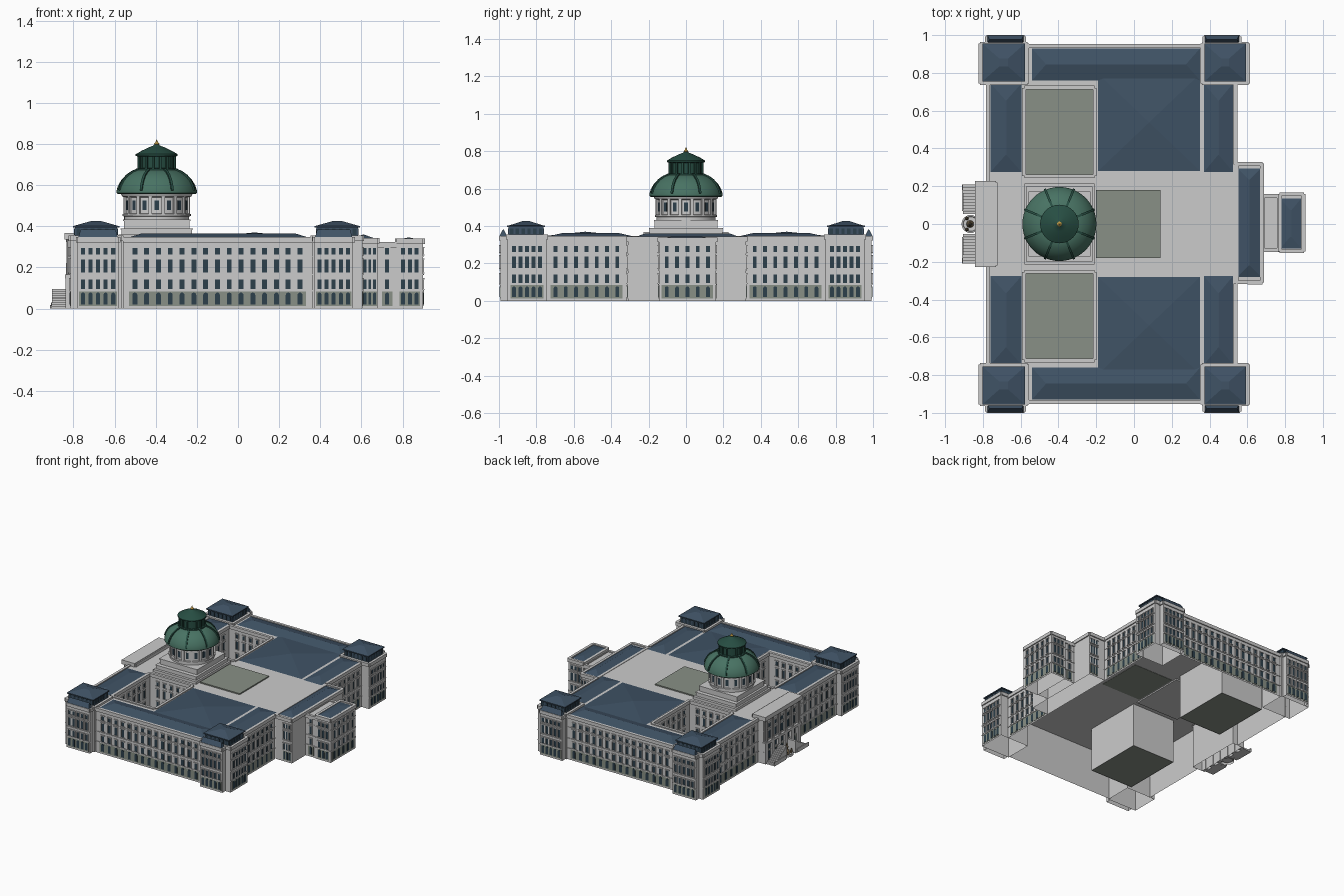
import bpy, bmesh, math
from mathutils import Vector, Matrix

if "Cube" in bpy.data.objects:
    bpy.data.objects.remove(bpy.data.objects["Cube"])

COL = {'glass': (.025, .05, .07), 'roof': (.05, .085, .13), 'base': (.25, .28, .24),
       'dome': (.065, .17, .125), 'lantern': (.02, .075, .055), 'gold': (.6, .36, .06),
       'bronze': (.16, .12, .07)}
MATS = {}
for k, c in COL.items():
    MATS[k] = bpy.data.materials.new(k)
    MATS[k].diffuse_color = (*c, 1)
B = {}   # mesh buckets of the part being built


def bucket(k):
    return B.setdefault(k, bmesh.new())


def finish(prefix, mirror=False, smooth=False):
    """Turn the buckets into named objects, optionally mirrored across y."""
    for k, bm in B.items():
        me = bpy.data.meshes.new(prefix + '_' + k)
        bm.to_mesh(me)
        bm.free()
        ob = bpy.data.objects.new(prefix + '_' + k, me)
        bpy.context.collection.objects.link(ob)
        if k in MATS:
            me.materials.append(MATS[k])
        if mirror:
            m = ob.modifiers.new('mirror', 'MIRROR')
            m.use_axis = (False, True, False)
            m.use_mirror_merge = False
        if smooth:
            bpy.ops.object.select_all(action='DESELECT')
            ob.select_set(True)
            bpy.context.view_layer.objects.active = ob
            bpy.ops.object.shade_smooth_by_angle(angle=math.radians(35))
    B.clear()


def poly(k, pts):
    bm = bucket(k)
    bm.faces.new([bm.verts.new(p) for p in pts])


def box(k, x0, x1, y0, y1, z0, z1):
    m = Matrix.Translation(((x0 + x1) / 2, (y0 + y1) / 2, (z0 + z1) / 2))
    bmesh.ops.create_cube(bucket(k), size=1, matrix=m @ Matrix.Diagonal((x1 - x0, y1 - y0, z1 - z0, 1)))


def flat(k, x0, x1, y0, y1, z):
    poly(k, [(x0, y0, z), (x1, y0, z), (x1, y1, z), (x0, y1, z)])


def hip(x0, x1, y0, y1, z0, z1, ix, iy, k='roof'):
    """Hipped roof: base rectangle, top rectangle or ridge inset by ix, iy."""
    bm = bucket(k)
    lo = [bm.verts.new(p) for p in [(x0, y0, z0), (x1, y0, z0), (x1, y1, z0), (x0, y1, z0)]]
    a, b, c, d = x0 + ix, x1 - ix, y0 + iy, y1 - iy
    hi = [bm.verts.new(p) for p in [(a, c, z1), (b, c, z1), (b, d, z1), (a, d, z1)]]
    for i in range(4):
        j = (i + 1) % 4
        bm.faces.new((lo[i], lo[j], hi[j], hi[i]))
    bm.faces.new(hi)
    bmesh.ops.remove_doubles(bm, verts=hi, dist=1e-5)


def panel(k, F, pts, d):
    """Outline in wall coordinates, standing d proud of the wall."""
    bm = bucket(k)
    fr = [bm.verts.new(F(u, z, d)) for u, z in pts]
    bk = [bm.verts.new(F(u, z, 0)) for u, z in pts]
    bm.faces.new(fr)
    for i in range(len(pts)):
        j = (i + 1) % len(pts)
        bm.faces.new((bk[i], bk[j], fr[j], fr[i]))


def rect(k, F, u0, u1, z0, z1, d):
    panel(k, F, [(u0, z0), (u1, z0), (u1, z1), (u0, z1)], d)


ROWS = [(.02, .078, 1), (.095, .142, 0), (.176, .238, 0), (.262, .294, 0)]


def wall(p, q, n=0, m=.02, h=.34, w=.02, rows=ROWS, base=True):
    """Wall from p to q (outside on the right) with n bays of windows."""
    p, q = Vector((*p, 0)), Vector((*q, 0))
    L = (q - p).length
    u = (q - p) / L
    nr = Vector((u.y, -u.x, 0))
    F = lambda s, z, d: p + u * s + nr * d + Vector((0, 0, z))
    poly('walls', [F(0, 0, 0), F(L, 0, 0), F(L, h, 0), F(0, h, 0)])
    # cornice with a low parapet behind
    rect('trim', F, 0, L, h - .018, h + .008, .008)
    poly('trim', [F(0, h + .008, 0), F(L, h + .008, 0), F(L, h + .008, -.012), F(0, h + .008, -.012)])
    poly('trim', [F(L, h, -.012), F(0, h, -.012), F(0, h + .008, -.012), F(L, h + .008, -.012)])
    if not n:
        return
    if base:
        rect('base', F, m, L - m, .012, .084, .002)
        rect('trim', F, 0, L, .084, .09, .005)
        rect('trim', F, 0, L, .162, .167, .004)
        rect('trim', F, 0, L, .25, .253, .003)
    for i in range(n):
        c = m + (L - 2 * m) * (i + .5) / n
        for z0, z1, arch in rows:
            a, b = c - w / 2, c + w / 2
            if arch:
                r, zc = w / 2, z1 - w / 2
                panel('glass', F, [(a, z0), (b, z0)] + [(c + r * math.cos(t * math.pi / 6),
                      zc + r * math.sin(t * math.pi / 6)) for t in range(7)], .004)
                continue
            rect('glass', F, a, b, z0, z1, .002)
            rect('trim', F, a - .004, a, z0, z1, .005)
            rect('trim', F, b, b + .004, z0, z1, .005)
            rect('trim', F, a - .006, b + .006, z1, z1 + .006, .007)
            rect('trim', F, a - .006, b + .006, z0 - .005, z0, .007)


def block(x0, x1, y0, y1, h, wins=(0, 0, 0, 0), m=.02, w=.02):
    """Four walls (south, east, north, west) under a flat roof."""
    c = [(x0, y0), (x1, y0), (x1, y1), (x0, y1)]
    for i in range(4):
        wall(c[i], c[(i + 1) % 4], wins[i], m, h, w)
    flat('walls', x0, x1, y0, y1, h)


def lathe(k, prof, cx, cy=0, n=32):
    bm = bucket(k)
    rings = [[bm.verts.new((cx + r * math.cos(2 * math.pi * i / n), cy + r * math.sin(2 * math.pi * i / n), z))
              for i in range(n)] for r, z in prof]
    for a, b in zip(rings, rings[1:]):
        for i in range(n):
            j = (i + 1) % n
            bm.faces.new((a[i], a[j], b[j], b[i]))
    bm.faces.new(rings[-1])


# wings (north half, mirrored)
wall((.54, .315), (.54, .75), 7, .025)
wall((.36, .945), (-.56, .945), 15, .03, w=.024)
wall((-.775, .75), (-.775, .22), 7, .03)
court = [(-.58, .255), (-.58, .72), (-.21, .72), (-.21, .255)]
for i, n in enumerate((6, 5, 6, 5)):
    wall(court[i], court[(i + 1) % 4], n, .04, rows=ROWS[1:], base=False)
flat('base', -.58, -.21, .255, .72, .003)
for r in [(-.775, -.58, 0, .75), (-.58, -.21, 0, .255), (-.21, .54, 0, .75),
          (-.58, -.21, .72, .75), (-.56, .36, .75, .945)]:
    flat('walls', *r, .34)
hip(-.54, .35, .76, .93, .343, .366, .075, .085)
hip(-.76, -.595, .275, .745, .343, .364, .08, .09)
hip(.37, .525, .275, .745, .343, .364, .075, .09)
hip(-.19, .35, .28, .795, .343, .37, .27, .2575)
finish('wing', mirror=True)

# corner pavilions with attic storey and projecting bay
for x0, x1, b0, b1, side in [(-.815, -.565, -.78, -.58, 3), (.36, .605, .37, .56, 1)]:
    wins = [0, 0, 0, 0]
    wins[side] = 5
    block(x0, x1, .745, .955, .347, wins, .018)
    block(b0, b1, .955, .993, .34, (0, 0, 5, 0), .008)
    hip(b0 + .005, b1 - .005, .957, .997, .348, .385, .01, .02)
    X0, X1, Y0, Y1 = x0 + .022, x1 - .022, .762, .948
    box('roof', X0, X1, Y0, Y1, .347, .395)
    box('roof', X0 - .01, X1 + .01, Y0 - .008, Y1 + .008, .394, .402)
    hip(X0 - .004, X1 + .004, Y0 - .002, Y1 + .002, .402, .426, .085, .075)
    for i in range(6):
        cx = X0 + (X1 - X0) * (i + .5) / 6
        cy = Y0 + (Y1 - Y0) * (i + .5) / 6
        box('glass', cx - .009, cx + .009, Y0 - .003, Y1 + .003, .357, .388)
        box('glass', X0 - .003, X1 + .003, cy - .009, cy + .009, .357, .388)
finish('pavilion', mirror=True)

# rear block, neck and annex
block(.54, .68, -.31, .32, .335, (0, 0, 0, 0))
wall((.601, -.311), (.68, -.311), 3, .005, .335, .014)
wall((.68, .321), (.601, .321), 3, .005, .335, .014)
hip(.548, .672, -.28, .295, .338, .36, .06, .06)
block(.68, .77, -.14, .15, .315, (1, 0, 1, 0), .02)
block(.77, .9, -.145, .16, .332, (3, 5, 3, 0), .015)
hip(.775, .885, -.13, .135, .335, .345, .05, .06)
flat('base', -.2, .14, -.18, .18, .35)
box('base', -.2, .14, -.18, .18, .338, .349)
finish('annex')

# entrance portico with paired columns
block(-.82, -.73, -.22, .22, .355, (0, 0, 0, 5), .03, .03)
box('walls', -.842, -.73, -.228, .228, .335, .368)
box('walls', -.84, -.815, -.225, .225, .145, .165)
for i in range(6):
    y = -.2 + .08 * i
    box('walls', -.838, -.815, y - .018, y + .018, 0, .15)
    for s in (-.009, .009):
        lathe('trim', [(.0075, .165), (.006, .18), (.005, .32), (.008, .335)], -.829, y + s, 10)
finish('portico')

# side stairs rising towards the centre, with landing rails
for i in range(9):
    y = .21 - i * .0155
    box('walls', -.905, -.838, y - .0155, y, .0, .012 + .009 * i)
box('trim', -.91, -.904, .07, .21, 0, .03)
box('walls', -.905, -.838, .052, .07, 0, .095)
finish('stairs', mirror=True)

# fountain
lathe('walls', [(.048, 0), (.048, .018), (.04, .018), (.038, .01)], -.865, 0, 24)
lathe('bronze', [(.02, .01), (.016, .035), (.008, .045), (.011, .065), (.005, .075), (.007, .085), (.002, .093)], -.868, 0, 10)
for a in (-1, 1):
    lathe('bronze', [(.01, .01), (.008, .03), (.003, .045)], -.885, a * .03, 8)
finish('fountain', smooth=True)

# stepped square base of the dome
C = -.395
box('walls', C - .185, C + .185, -.215, .215, .33, .36)
box('walls', C - .172, C + .172, -.195, .195, .36, .388)
box('trim', C - .176, C + .176, -.199, .199, .384, .39)
box('walls', C - .16, C + .16, -.168, .168, .388, .43)
box('trim', C - .164, C + .164, -.172, .172, .425, .432)
finish('dome_base')

# round drum, ribbed dome, lantern and finial
lathe('walls', [(.158, .43), (.158, .448), (.166, .45), (.166, .46), (.155, .462), (.155, .54),
                (.168, .545), (.175, .56), (.15, .561)], C, n=48)
DOME = [(.188, .556), (.196, .562), (.196, .572), (.188, .597), (.174, .622), (.153, .645), (.126, .663), (.096, .675)]
lathe('dome', DOME, C, n=48)
lathe('lantern', [(.1, .668), (.1, .68), (.086, .682), (.086, .738), (.102, .742), (.102, .75),
                  (.075, .766), (.04, .783), (.016, .792), (.012, .797)], C, n=32)
lathe('gold', [(.009, .794), (.013, .801), (.006, .808), (.001, .822)], C, n=12)
finish('rotunda', smooth=True)


def radial(k, n, off, r0, r1, hw, z0, z1):
    """Ring of n upright blocks around the dome axis."""
    for i in range(n):
        R = Matrix.Translation((C, 0, 0)) @ Matrix.Rotation(2 * math.pi * (i + off) / n, 4, 'Z')
        bmesh.ops.create_cube(bucket(k), size=1, matrix=R @ Matrix.Translation(((r0 + r1) / 2, 0, (z0 + z1) / 2))
                              @ Matrix.Diagonal((r1 - r0, 2 * hw, z1 - z0, 1)))


radial('glass', 16, 0, .14, .157, .01, .478, .525)
radial('trim', 16, .5, .14, .164, .008, .46, .545)
radial('lantern', 16, .5, .08, .094, .005, .68, .74)
for i in range(8):
    R = Matrix.Translation((C, 0, 0)) @ Matrix.Rotation(math.pi * (i + .5) / 4, 4, 'Z')
    bm = bucket('lantern')
    cs = [[bm.verts.new(R @ Vector((r + a, b, z + (.005 if a > 0 else 0)))) for a, b in
           ((-.006, -.006), (.006, -.006), (.006, .006), (-.006, .006))] for r, z in DOME[2:]]
    for a, b in zip(cs, cs[1:]):
        for j in range(4):
            bm.faces.new((a[j], a[(j + 1) % 4], b[(j + 1) % 4], b[j]))
    bm.faces.new(cs[0][::-1])
    bm.faces.new(cs[-1])
    bmesh.ops.recalc_face_normals(bm, faces=bm.faces[:])
finish('rotunda_detail')

for m in bpy.data.materials:
    if m.users and not m.is_grease_pencil:
        m.use_nodes = True
        m.node_tree.nodes["Principled BSDF"].inputs["Base Color"].default_value = m.diffuse_color
